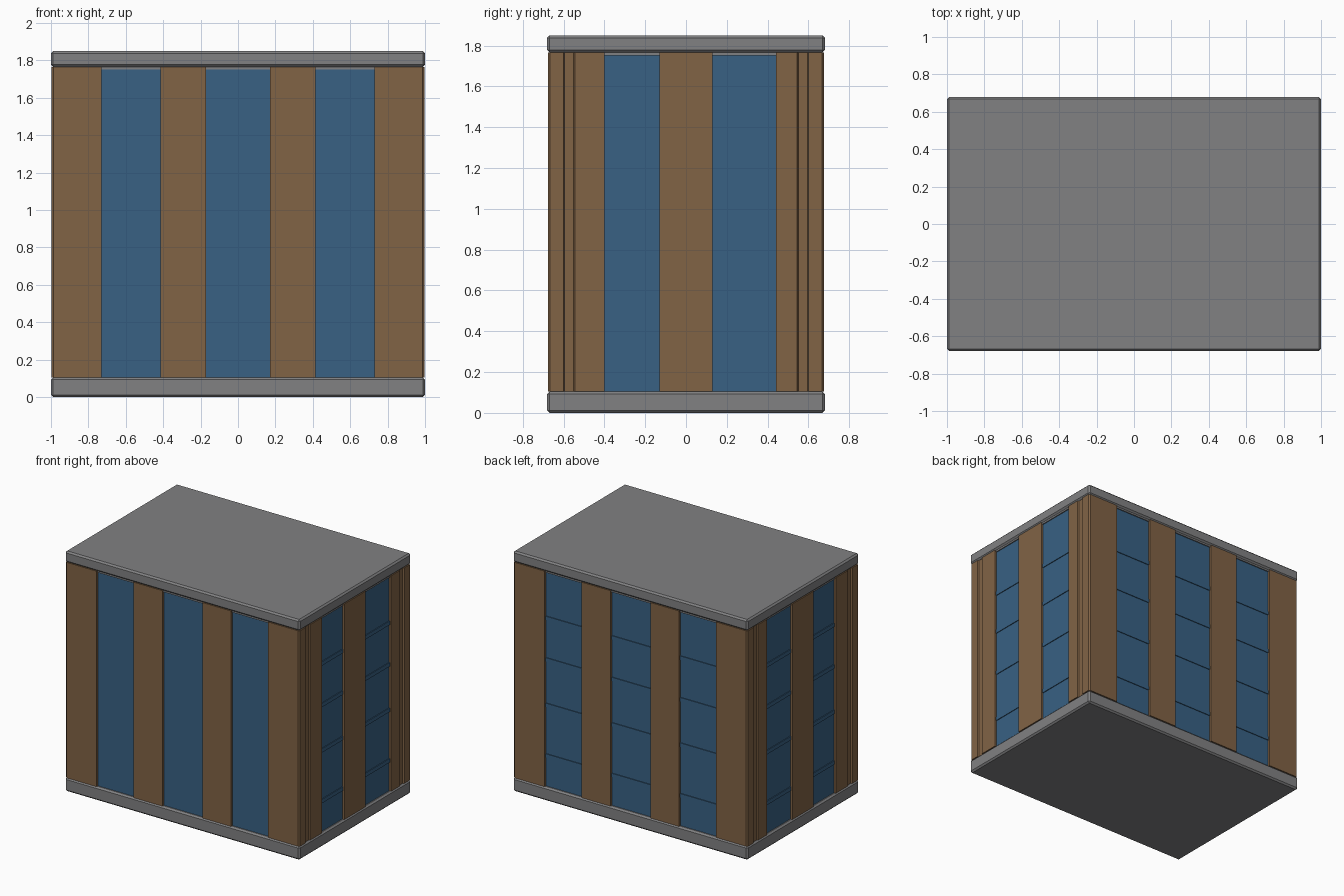
import bpy, bmesh
from mathutils import Vector

if "Cube" in bpy.data.objects:
    bpy.data.objects.remove(bpy.data.objects["Cube"], do_unlink=True)

W, D, H = 1.0, 0.68, 1.85          # half width, half depth, height
Z0, Z1 = 0.105, 1.765              # wall bottom and top
RECESS = 0.02                      # how far the glass sits behind the pillars


def material(name, colour):
    mat = bpy.data.materials.new(name)
    mat.use_nodes = True
    mat.diffuse_color = (*colour, 1)
    mat.node_tree.nodes["Principled BSDF"].inputs["Base Color"].default_value = (*colour, 1)
    return mat


GREY = material("concrete grey", (0.22, 0.22, 0.225))
BROWN = material("pillar brown", (0.22, 0.125, 0.06))
BLUE = material("glass blue", (0.04, 0.12, 0.23))


def finish(name, bm, mat, bevel=0):
    bmesh.ops.recalc_face_normals(bm, faces=bm.faces)
    mesh = bpy.data.meshes.new(name)
    bm.to_mesh(mesh)
    bm.free()
    mesh.materials.append(mat)
    obj = bpy.data.objects.new(name, mesh)
    bpy.context.collection.objects.link(obj)
    if bevel:
        mod = obj.modifiers.new("Bevel", "BEVEL")
        mod.width, mod.segments = bevel, 1
    return obj


def box(name, low, high, mat, bevel=0):
    low, high = Vector(low), Vector(high)
    bm = bmesh.new()
    bmesh.ops.create_cube(bm, size=1)
    for v in bm.verts:
        v.co = [(l + h) / 2 + c * (h - l) for l, h, c in zip(low, high, v.co)]
    return finish(name, bm, mat, bevel)


def prism(name, profile, z0, z1, mat):
    bm = bmesh.new()
    face = bm.faces.new([bm.verts.new((x, y, z0)) for x, y in profile])
    top = bmesh.ops.extrude_face_region(bm, geom=[face])["geom"]
    for v in top:
        if isinstance(v, bmesh.types.BMVert):
            v.co.z = z1
    return finish(name, bm, mat)


# Floor and roof slabs
box("floor_slab", (-W, -D, 0), (W, D, Z0), GREY, 0.012)
box("roof_slab", (-W, -D, Z1), (W, D, H), GREY, 0.012)

# Corner pillars with shallow vertical grooves on the end walls
for sx, side in ((1, "left"), (-1, "right")):
    for sy, end, inner in ((-1, "front", 0.40), (1, "back", 0.44)):
        w, d, g = W - 0.003, D - 0.003, 0.01
        outline = [(0.73, inner), (w, inner), (w, 0.545), (w - g, 0.55),
                   (w - g, 0.595), (w, 0.60), (w, d - 0.01), (w - 0.01, d),
                   (0.73, d)]
        prism(f"{end}_{side}_corner_pillar", [(sx * x, sy * y) for x, y in outline],
              Z0, Z1, BROWN)

# Middle pillars on all four walls
for sy, end in ((-1, "front"), (1, "back")):
    for sx, side in ((1, "left"), (-1, "right")):
        ys = sorted((sy * (D - 0.08), sy * (D - 0.003)))
        xs = sorted((sx * 0.17, sx * 0.415))
        box(f"{end}_{side}_pillar", (xs[0], ys[0], Z0), (xs[1], ys[1], Z1), BROWN)
for sx, side in ((1, "left"), (-1, "right")):
    xs = sorted((sx * (W - 0.08), sx * (W - 0.003)))
    box(f"{side}_end_pillar", (xs[0], -0.13, Z0), (xs[1], 0.13, Z1), BROWN)


def window(name, axis, sign, a, b, ridged):
    """One tall recessed pane with a lintel, and glazing ridges if wanted."""
    edge = D if axis == "y" else W

    def slab(part, outer, z0, z1, mat):
        near, far = sorted((sign * (edge - 0.07), sign * (edge - outer)))
        if axis == "y":
            box(part, (a, near, z0), (b, far, z1), mat)
        else:
            box(part, (near, a, z0), (far, b, z1), mat)

    slab(name, RECESS, Z0, Z1 - 0.012, BLUE)
    slab(name + "_lintel", RECESS - 0.008, Z1 - 0.013, Z1, GREY)
    if ridged:
        for i, z in enumerate((0.34, 0.73, 1.08, 1.40)):
            slab(f"{name}_ridge_{i + 1}", RECESS - 0.006, z - 0.015, z + 0.015, BLUE)


# Windows: three on the long walls, two on the end walls
for sign, wall in ((-1, "front"), (1, "back")):
    for i, (a, b) in enumerate(((-0.73, -0.415), (-0.17, 0.17), (0.415, 0.73))):
        window(f"{wall}_window_{i + 1}", "y", sign, a, b, wall == "back")
for sign, wall in ((1, "left"), (-1, "right")):
    for i, (a, b) in enumerate(((-0.40, -0.13), (0.13, 0.44))):
        window(f"{wall}_window_{i + 1}", "x", sign, a, b, True)
